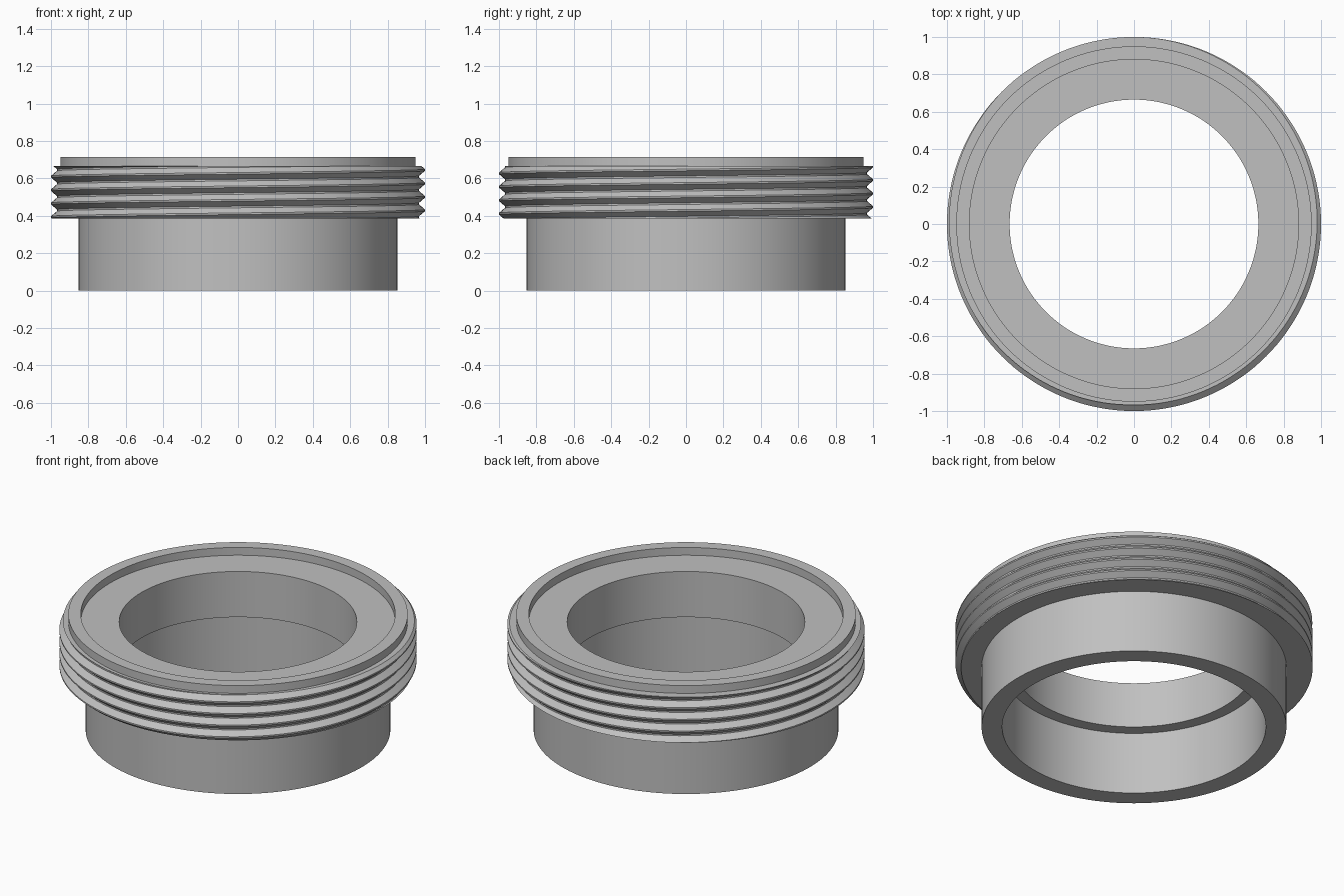
import bpy, bmesh
from math import sin, cos, pi, floor

SEGMENTS = 144
Z_LOW, Z_HIGH = 0.385, 0.667      # threaded band
CORE, ROOT, CREST = 0.96, 0.968, 1.0
PITCH, CREST_Z = 0.072, 0.645     # crest height at the +x side
# One thread turn: fraction of pitch -> radius
TOOTH = [(0.0, CREST), (0.06, CREST), (0.44, ROOT), (0.56, ROOT), (0.94, CREST), (1.0, CREST)]

cube = bpy.data.objects.get("Cube")
if cube:
    bpy.data.objects.remove(cube, do_unlink=True)

metal = bpy.data.materials.new("grey_metal")
metal.use_nodes = True
colour = (0.53, 0.53, 0.53, 1)
metal.diffuse_color = colour
metal.node_tree.nodes["Principled BSDF"].inputs["Base Color"].default_value = colour


def ring_mesh(name, profile_at, closed):
    """Sweep a radius/height profile, which may vary with angle, round z."""
    bm = bmesh.new()
    columns = []
    for i in range(SEGMENTS + 1):
        a = 2 * pi * i / SEGMENTS
        columns.append([bm.verts.new((r * cos(a), r * sin(a), z)) for r, z in profile_at(a)])
    count = len(columns[0])
    for c, d in zip(columns, columns[1:]):
        for j in range(count if closed else count - 1):
            k = (j + 1) % count
            bm.faces.new((c[j], d[j], d[k], c[k]))
    bmesh.ops.remove_doubles(bm, verts=bm.verts, dist=1e-5)
    bmesh.ops.dissolve_degenerate(bm, edges=bm.edges, dist=1e-5)
    bmesh.ops.recalc_face_normals(bm, faces=bm.faces)
    mesh = bpy.data.meshes.new(name)
    bm.to_mesh(mesh)
    bm.free()
    mesh.materials.append(metal)
    obj = bpy.data.objects.new(name, mesh)
    bpy.context.collection.objects.link(obj)
    bpy.ops.object.select_all(action="DESELECT")
    obj.select_set(True)
    bpy.context.view_layer.objects.active = obj
    bpy.ops.object.shade_smooth_by_angle(angle=0.5)
    return obj


# Stepped body: sleeve, flange core, raised lip, recess and stepped bore
BODY = [(0.738, 0), (0.853, 0), (0.853, Z_LOW), (CORE, Z_LOW), (CORE, Z_HIGH),
        (0.95, Z_HIGH), (0.95, 0.715), (0.88, 0.715), (0.88, Z_HIGH),
        (0.665, Z_HIGH), (0.665, Z_LOW), (0.738, Z_LOW)]
ring_mesh("adapter_body", lambda a: BODY, True)


def tooth_radius(z, a):
    t = (z - CREST_Z) / PITCH - a / (2 * pi)
    t -= floor(t)
    for (t0, r0), (t1, r1) in zip(TOOTH, TOOTH[1:]):
        if t <= t1:
            return r0 + (r1 - r0) * (t - t0) / (t1 - t0)
    return CREST


def thread_profile(a):
    points = [(CORE, Z_LOW), (tooth_radius(Z_LOW, a), Z_LOW)]
    for turn in range(-6, 2):
        for t, r in TOOTH[1:-1]:
            z = CREST_Z + PITCH * (turn + t + a / (2 * pi))
            if z <= Z_LOW:
                points.append(points[1])
            elif z >= Z_HIGH:
                points.append((tooth_radius(Z_HIGH, a), Z_HIGH))
            else:
                points.append((r, z))
    return points + [(tooth_radius(Z_HIGH, a), Z_HIGH), (CORE, Z_HIGH)]


# Right-handed screw thread trimmed flat at both ends
ring_mesh("screw_thread", thread_profile, False)
